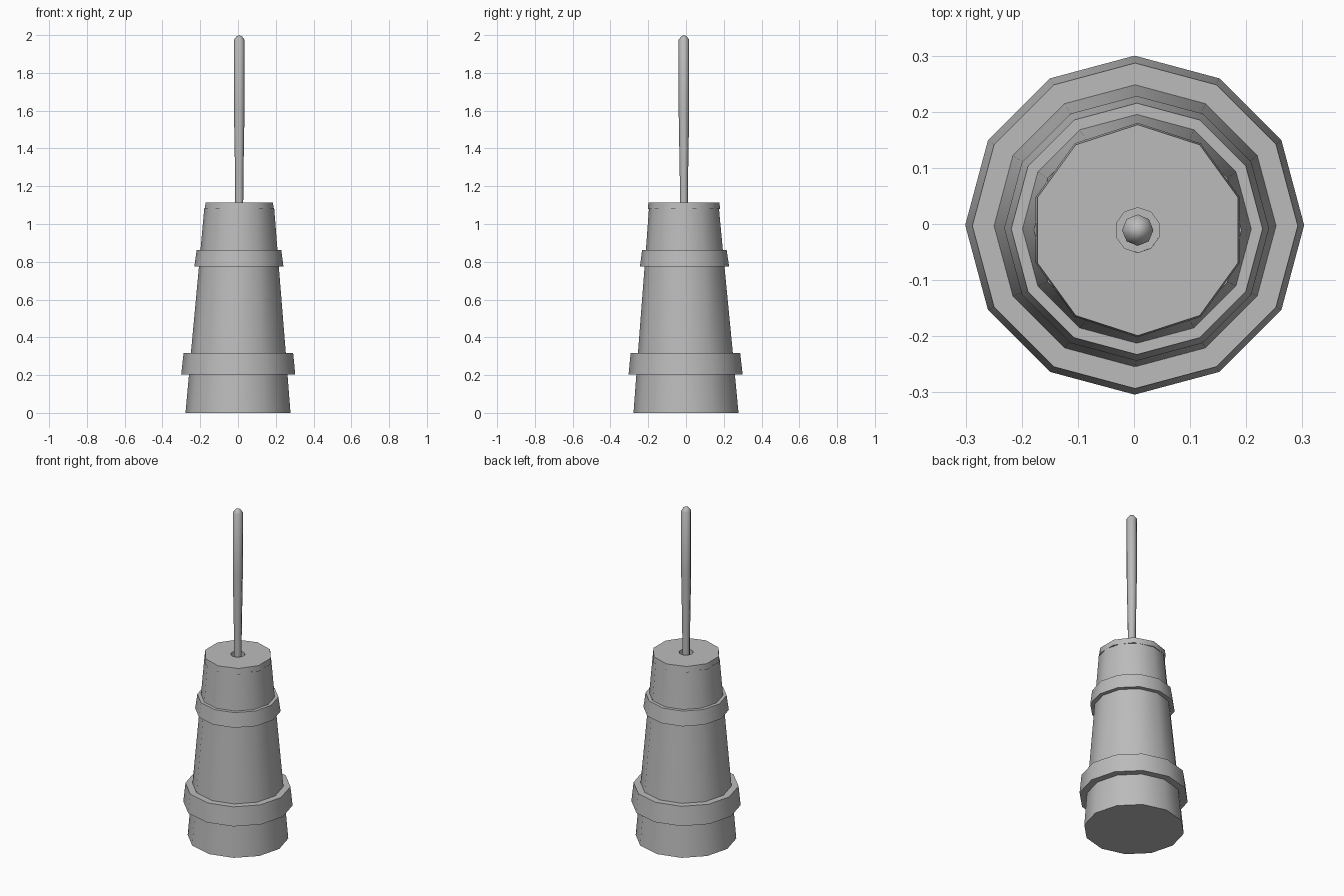
import bpy, bmesh
from math import cos, sin, pi, radians

cube = bpy.data.objects.get("Cube")
if cube:
    bpy.data.objects.remove(cube)

grey = bpy.data.materials.new("plain_grey")
grey.use_nodes = True
color = (0.5, 0.5, 0.5, 1)
grey.diffuse_color = color
grey.node_tree.nodes["Principled BSDF"].inputs["Base Color"].default_value = color

LEAN = (0.006, -0.010)  # sideways drift per unit of height


def lathe(name, profile, sides, closed=False, smooth=40):
    """Sweep (radius, z) points around the slightly leaning axis."""
    bm = bmesh.new()
    rings = []
    for r, z in profile:
        h = min(z, 1.1)
        cx, cy = LEAN[0] * h, LEAN[1] * h
        if r == 0:
            rings.append([bm.verts.new((cx, cy, z))] * sides)
            continue
        angles = [pi / 2 + 2 * pi * i / sides for i in range(sides)]
        rings.append([bm.verts.new((cx + r * cos(a), cy + r * sin(a), z)) for a in angles])
    pairs = list(zip(rings, rings[1:]))
    if closed:
        pairs.append((rings[-1], rings[0]))
    for low, high in pairs:
        for i in range(sides):
            j = (i + 1) % sides
            corners = [low[i], low[j], high[j], high[i]]
            bm.faces.new(list(dict.fromkeys(corners)))
    bmesh.ops.recalc_face_normals(bm, faces=bm.faces)
    mesh = bpy.data.meshes.new(name)
    bm.to_mesh(mesh)
    bm.free()
    mesh.materials.append(grey)
    obj = bpy.data.objects.new(name, mesh)
    bpy.context.collection.objects.link(obj)
    bpy.ops.object.select_all(action="DESELECT")
    obj.select_set(True)
    bpy.context.view_layer.objects.active = obj
    bpy.ops.object.shade_smooth_by_angle(angle=radians(smooth))
    return obj


# Tapered tub
lathe("tub", [(0, 0), (0.278, 0), (0.251, 0.32), (0.204, 0.86), (0.185, 1.085), (0, 1.085)], 12)

# Hoops around the tub
for name, bottom, top, outer, inner in (
    ("lower_hoop", 0.203, 0.317, 0.302, 0.24),
    ("upper_hoop", 0.775, 0.862, 0.236, 0.195),
):
    lathe(name, [(inner, bottom), (outer, bottom), (outer - 0.012, top), (inner, top)], 12, True)

# Ten-sided lid with a hole for the handle
lathe("lid", [(0.04, 1.08), (0.191, 1.08), (0.188, 1.115), (0.04, 1.115)], 10, True)

# Plunger handle, thicker towards its pointed tip
lathe("plunger_handle", [(0, 1.07), (0.021, 1.07), (0.022, 1.25), (0.028, 1.6),
                         (0.028, 1.975), (0.015, 1.993), (0, 2.0)], 8, smooth=60)
